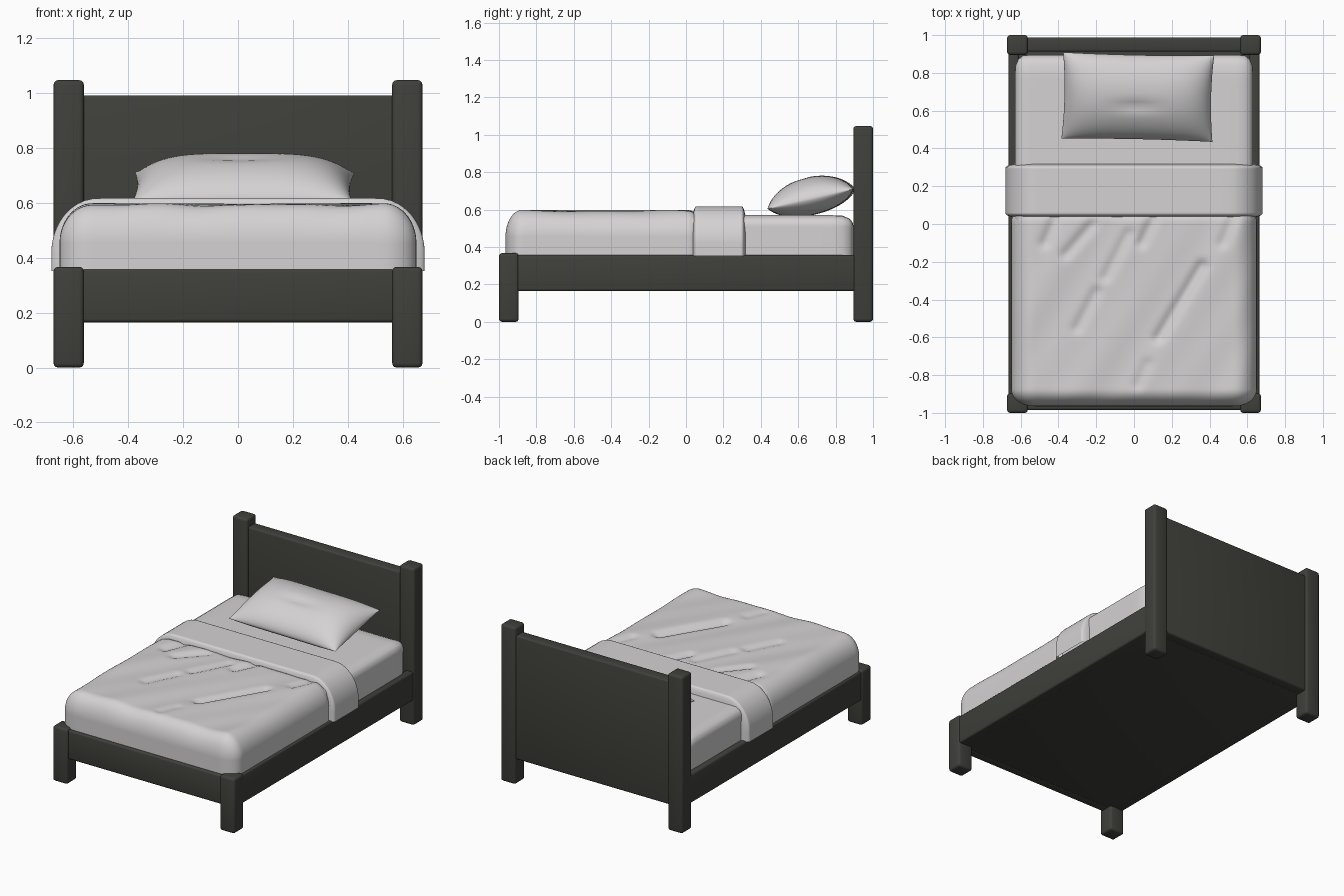
import bpy, bmesh, math
from mathutils import Vector, Matrix

if "Cube" in bpy.data.objects:
    bpy.data.objects.remove(bpy.data.objects["Cube"])


def material(name, rgb):
    m = bpy.data.materials.new(name)
    m.diffuse_color = (*rgb, 1)
    m.use_nodes = True
    m.node_tree.nodes["Principled BSDF"].inputs["Base Color"].default_value = m.diffuse_color
    return m


WOOD = material("dark olive wood", (0.05, 0.051, 0.043))
LINEN = material("pale linen", (0.66, 0.645, 0.65))


def finish(bm, name, mat, angle=40):
    bmesh.ops.recalc_face_normals(bm, faces=bm.faces)
    me = bpy.data.meshes.new(name)
    bm.to_mesh(me)
    bm.free()
    me.materials.append(mat)
    ob = bpy.data.objects.new(name, me)
    bpy.context.collection.objects.link(ob)
    bpy.ops.object.select_all(action='DESELECT')
    ob.select_set(True)
    bpy.context.view_layer.objects.active = ob
    bpy.ops.object.shade_smooth_by_angle(angle=math.radians(angle))
    return ob


def unit_box(lo, hi):
    lo, hi = Vector(lo), Vector(hi)
    bm = bmesh.new()
    bmesh.ops.create_cube(bm, size=1)
    for v in bm.verts:
        v.co = Vector([(lo[i] + hi[i]) / 2 + v.co[i] * (hi[i] - lo[i]) for i in range(3)])
    return bm


def plank(name, lo, hi, bevel=0.012):
    bm = unit_box(lo, hi)
    bmesh.ops.bevel(bm, geom=bm.edges[:], offset=bevel, segments=3, profile=0.5, affect='EDGES')
    return finish(bm, name, WOOD)


def soft_box(name, lo, hi, radii, cuts, height=None, open_bottom=True):
    """Box with a rounded top and upright corners; height(x, y) adds wrinkles to the top."""
    bm = unit_box(lo, hi)
    bmesh.ops.subdivide_edges(bm, edges=bm.edges[:], cuts=cuts, use_grid_fill=True)
    if open_bottom:
        low = [f for f in bm.faces if all(abs(v.co.z - lo[2]) < 1e-5 for v in f.verts)]
        bmesh.ops.delete(bm, geom=low, context='FACES')
    for v in bm.verts:
        p = v.co.copy()
        core = Vector((min(max(p.x, lo[0] + radii[0]), hi[0] - radii[0]),
                       min(max(p.y, lo[1] + radii[1]), hi[1] - radii[1]),
                       min(p.z, hi[2] - radii[2])))
        d = Vector([(p[i] - core[i]) / radii[i] for i in range(3)])
        big = max(abs(c) for c in d)
        if big > 1e-6:
            d *= big / d.length
        v.co = core + Vector([d[i] * radii[i] for i in range(3)])
        if height:
            t = max(0, min(1, (v.co.z - hi[2] + radii[2]) / radii[2]))
            v.co.z += height(v.co.x, v.co.y) * t
    return finish(bm, name, LINEN, 60)


# Posts and side rails, mirrored left and right
for side, s in (("left", -1), ("right", 1)):
    def span(a, b):
        return sorted((s * a, s * b))
    x0, x1 = span(0.562, 0.672)
    plank(side + "_front_leg", (x0, -1.0, 0), (x1, -0.895, 0.367), 0.016)
    plank(side + "_head_post", (x0, 0.895, 0), (x1, 1.0, 1.047), 0.016)
    x0, x1 = span(0.61, 0.665)
    plank(side + "_rail", (x0, -0.92, 0.165), (x1, 0.92, 0.358))

# Foot rail, headboard and closed base
plank("foot_rail", (-0.6, -0.985, 0.165), (0.6, -0.92, 0.358))
plank("headboard", (-0.6, 0.912, 0.165), (0.6, 0.988, 0.992))
plank("base_panel", (-0.64, -0.96, 0.167), (0.64, 0.95, 0.30), 0.004)

# Mattress
soft_box("mattress", (-0.63, -0.90, 0.29), (0.63, 0.895, 0.57), (0.06, 0.08, 0.06), 30,
         open_bottom=False)

# Duvet with diagonal creases: x0, y0, x1, y1, depth
CREASES = [(0.13, -0.60, 0.36, -0.22, 0.022), (-0.30, -0.55, -0.20, -0.36, 0.014),
           (-0.15, -0.28, -0.03, -0.05, 0.014), (-0.47, -0.10, -0.42, 0.02, 0.016),
           (0.04, -0.10, 0.10, 0.02, 0.018), (0.47, -0.10, 0.52, 0.02, 0.014),
           (-0.36, -0.16, -0.22, 0.0, 0.016), (0.02, -0.85, 0.07, -0.74, 0.01)]


def wrinkles(x, y):
    z = 0.003 * math.sin(14 * x - 7 * y) + 0.002 * math.sin(23 * x - 15 * y + 1)
    for ax, ay, bx, by, depth in CREASES:
        a, ab, p = Vector((ax, ay)), Vector((bx - ax, by - ay)), Vector((x, y))
        t = max(0, min(1, (p - a).dot(ab) / ab.dot(ab)))
        z -= depth * math.exp(-((p - a - ab * t).length / 0.028) ** 2)
    return z


soft_box("duvet", (-0.65, -0.965, 0.345), (0.65, 0.10, 0.594), (0.12, 0.09, 0.14), 70, wrinkles)

# Turned-back fold of the duvet, over the sides of the bed
soft_box("duvet_fold", (-0.68, 0.025, 0.352), (0.68, 0.328, 0.617), (0.17, 0.03, 0.2), 44)

# Pillow: puffed grid with pinched edges, leaning on the headboard
bm = bmesh.new()
bmesh.ops.create_grid(bm, x_segments=40, y_segments=30, size=1)
top = bm.faces[:]
copy = bmesh.ops.duplicate(bm, geom=bm.verts[:] + bm.edges[:] + top)["geom"]
lower = {g for g in copy if isinstance(g, bmesh.types.BMVert)}
for v in bm.verts:
    u, w = math.sin(v.co.x * math.pi / 2), math.sin(v.co.y * math.pi / 2)
    puff = max(0, 1 - u ** 4) ** 0.6 * max(0, 1 - w * w) ** 0.6
    dent = 0.012 * math.exp(-((u + 0.02) / 0.3) ** 2 - ((w + 0.1) / 0.12) ** 2)
    z = -0.085 * puff if v in lower else 0.118 * puff - dent
    v.co = (0.4 * u * (1 - 0.03 * (1 - w * w)), 0.235 * w * (1 - 0.03 * (1 - u * u)), z)
bmesh.ops.remove_doubles(bm, verts=bm.verts[:], dist=0.0003)
bm.transform(Matrix.Translation((0.02, 0.672, 0.657)) @ Matrix.Rotation(math.radians(-1.2), 4, 'Z')
             @ Matrix.Rotation(math.radians(13), 4, 'X'))
finish(bm, "pillow", LINEN, 75)
